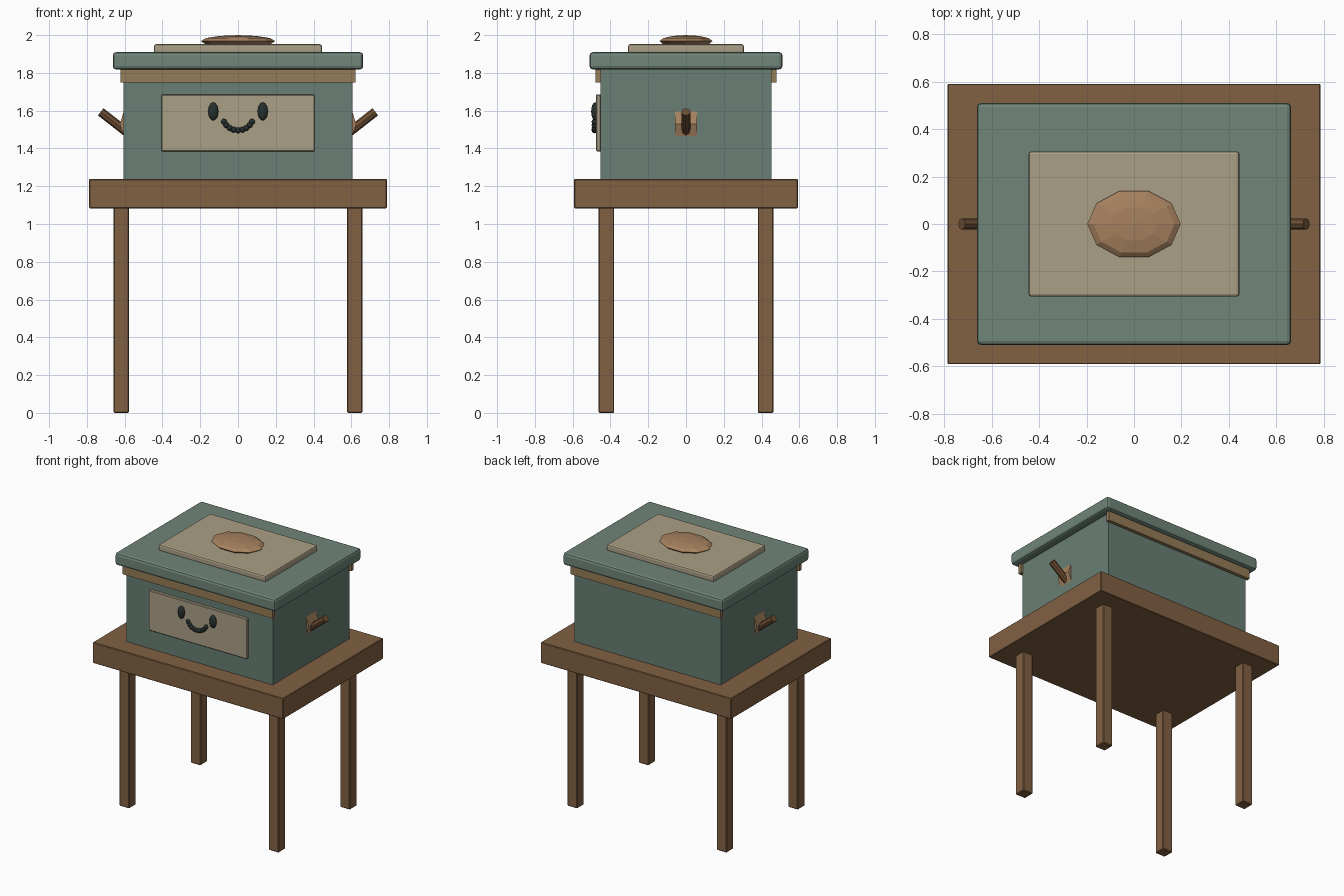
import bpy, math
from mathutils import Vector

if "Cube" in bpy.data.objects:
    bpy.data.objects.remove(bpy.data.objects["Cube"])


def mat(name, r, g, b):
    m = bpy.data.materials.new(name)
    m.diffuse_color = (r, g, b, 1)
    m.use_nodes = True
    m.node_tree.nodes["Principled BSDF"].inputs["Base Color"].default_value = m.diffuse_color
    return m


TEAL = mat("teal_paint", 0.14, 0.21, 0.175)
LID = mat("lid_paint", 0.16, 0.235, 0.19)
WOOD = mat("wood", 0.22, 0.12, 0.055)
CREAM = mat("cream", 0.41, 0.35, 0.24)
TRIM = mat("trim", 0.30, 0.20, 0.095)
KNOB = mat("knob_wood", 0.38, 0.22, 0.115)
PEG = mat("dark_wood", 0.16, 0.08, 0.035)
BLACK = mat("charcoal", 0.02, 0.03, 0.027)


def finish(name, material):
    o = bpy.context.object
    o.name = name
    o.data.materials.append(material)
    return o


def box(name, x, y, z, material, bevel=0.0, segments=2):
    """Box from (min, max) ranges on each axis."""
    bpy.ops.mesh.primitive_cube_add(size=1, location=[sum(r) / 2 for r in (x, y, z)])
    o = finish(name, material)
    o.scale = [r[1] - r[0] for r in (x, y, z)]
    bpy.ops.object.transform_apply(location=False, rotation=False, scale=True)
    if bevel:
        b = o.modifiers.new("bevel", "BEVEL")
        b.width, b.segments = bevel, segments
    return o


def ball(name, loc, radii, material, segments=12, rings=8, turn=0.0, smooth=True):
    bpy.ops.mesh.primitive_uv_sphere_add(segments=segments, ring_count=rings, radius=1)
    o = finish(name, material)
    o.rotation_euler.z = turn
    bpy.ops.object.transform_apply(location=False, rotation=True, scale=False)
    o.location, o.scale = loc, radii
    if smooth:
        bpy.ops.object.shade_smooth()
    return o


# Table: top and four legs
box("table_top", (-0.788, 0.788), (-0.592, 0.592), (1.083, 1.238), WOOD, 0.004, 1)
for sx, side in ((-1, "left"), (1, "right")):
    for sy, end in ((-1, "front"), (1, "back")):
        cx, cy = sx * 0.618, sy * 0.421
        box(f"{end}_{side}_leg", (cx - 0.041, cx + 0.041), (cy - 0.041, cy + 0.041),
            (0, 1.09), WOOD, 0.005, 1)

# Chest body, front and back trim
box("chest_body", (-0.605, 0.605), (-0.453, 0.453), (1.235, 1.83), TEAL)
for s, end in ((-1, "front"), (1, "back")):
    box(f"{end}_trim", (-0.622, 0.622), sorted((s * 0.45, s * 0.478)), (1.748, 1.818), TRIM)

# Lid, inset panel and faceted knob
box("lid", (-0.663, 0.663), (-0.511, 0.511), (1.818, 1.91), LID, 0.018)
box("lid_panel", (-0.445, 0.445), (-0.307, 0.307), (1.90, 1.952), CREAM, 0.012)
ball("lid_knob", (0, 0, 1.968), (0.197, 0.147, 0.032), KNOB, 10, 6, math.pi / 2, False)

# Face plate, eyes and beaded smile
box("face_plate", (-0.406, 0.406), (-0.476, -0.45), (1.385, 1.685), CREAM, 0.004, 1)
for s, side in ((-1, "left"), (1, "right")):
    ball(f"{side}_eye", (s * 0.131, -0.482, 1.596), (0.027, 0.02, 0.048), BLACK)
for i in range(9):
    a = math.radians(-64 + 16 * i)
    ball(f"smile_bead_{i + 1}", (0.083 * math.sin(a), -0.484, 1.577 - 0.081 * math.cos(a)),
         (0.016, 0.016, 0.016), BLACK, 10, 6)

# Side handles: wedge bracket and slanted peg
for s, side in ((-1, "left"), (1, "right")):
    bpy.ops.mesh.primitive_cylinder_add(vertices=4, radius=1, depth=0.115,
                                        location=(s * 0.6, 0, 1.53),
                                        rotation=(math.pi / 2, 0, 0))
    o = finish(f"{side}_handle_bracket", KNOB)
    o.scale = (0.026, 0.08, 1)

    a, b = Vector((s * 0.59, 0, 1.487)), Vector((s * 0.727, 0, 1.594))
    d = b - a
    bpy.ops.mesh.primitive_cylinder_add(vertices=8, radius=0.024, depth=d.length,
                                        location=(a + b) / 2,
                                        rotation=d.to_track_quat("Z", "Y").to_euler())
    finish(f"{side}_handle_peg", PEG)
